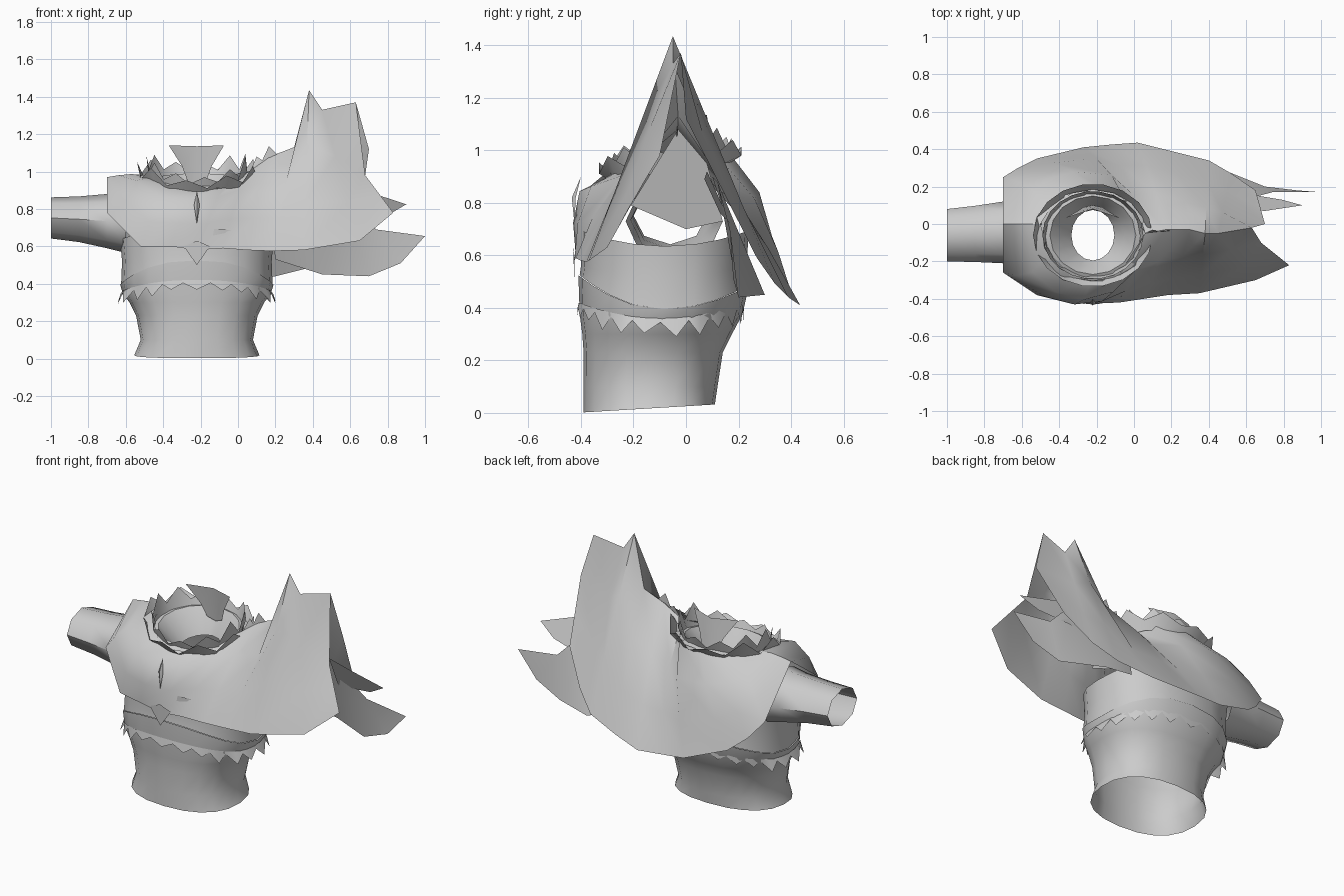
import bpy, math, random
from mathutils import Vector as V

random.seed(4)
cloth = bpy.data.materials.new("grey cloth")
cloth.diffuse_color = (0.6, 0.6, 0.6, 1)
CX, CY = -0.22, -0.06


def make(name, verts, faces, angle=50):
    me = bpy.data.meshes.new(name)
    me.from_pydata([tuple(v) for v in verts], [], faces)
    me.materials.append(cloth)
    ob = bpy.data.objects.new(name, me)
    bpy.context.collection.objects.link(ob)
    bpy.ops.object.select_all(action='DESELECT')
    ob.select_set(True)
    bpy.context.view_layer.objects.active = ob
    bpy.ops.object.shade_smooth_by_angle(angle=math.radians(angle))
    return ob


def loft(name, rows, closed=True, angle=50):
    """Skin equal-length rows of points."""
    n = len(rows[0])
    faces = []
    for r in range(len(rows) - 1):
        for i in range(n if closed else n - 1):
            j = (i + 1) % n
            faces.append((r * n + i, r * n + j, (r + 1) * n + j, (r + 1) * n + i))
    return make(name, [p for row in rows for p in row], faces, angle)


# Rounded cross-section of the body; z may vary around it
def oval(rx, yf, yb, z, n=20):
    row = []
    for i in range(n):
        a = 2 * math.pi * i / n
        c, s = math.cos(a), math.sin(a)
        c = math.copysign(abs(c) ** 0.85, c)
        s = math.copysign(abs(s) ** 0.85, s)
        zz = z(c, s) if callable(z) else z
        row.append(V((CX + rx * c, (yf + yb) / 2 + (yb - yf) / 2 * s, zz)))
    return row


# Lower tunic with a flared band, dipping at both sides
def band_edge(c, s):
    return 0.395 + (0.13 if s < 0 else 0.09) * s * s


loft("tunic", [
    oval(0.335, -0.39, 0.11, lambda c, s: 0.017 + 0.015 * s),
    oval(0.30, -0.39, 0.12, 0.10),
    oval(0.325, -0.39, 0.14, 0.23),
    oval(0.36, -0.395, 0.175, 0.30),
    oval(0.395, -0.405, 0.215, lambda c, s: 0.345 + 0.03 * s * s),
    oval(0.41, -0.41, 0.24, band_edge)])

# Upper body rising out of the band, open at the top
loft("upper_body", [
    oval(0.405, -0.405, 0.235, band_edge),
    oval(0.40, -0.40, 0.23, lambda c, s: 0.52 + 0.04 * s * s),
    oval(0.41, -0.40, 0.24, lambda c, s: 0.635 + 0.06 * s * s)])


# Ragged fringe below the band
def fringe(name, n):
    top = oval(0.398, -0.408, 0.22, lambda c, s: 0.36 + 0.06 * s * s, n)
    low = oval(0.405, -0.415, 0.22, lambda c, s: 0.30 + 0.06 * s * s, n)
    for i in range(n):
        if i % 2:
            low[i].z += random.uniform(-0.02, 0.015)
        else:
            low[i].z += 0.045
            low[i].x += (CX - low[i].x) * 0.04
    # long side tips
    for p in low:
        if abs(p.x - CX) > 0.37:
            p.x += math.copysign(0.02, p.x - CX)
    loft(name, [top, low])


fringe("waist_fringe", 44)


# Sleeve: open eight-sided tube
def sleeve_ring(x, y, z, ry, rz):
    return [V((x, y + ry * math.cos(k * math.pi / 4), z + rz * math.sin(k * math.pi / 4)))
            for k in range(8)]


loft("sleeve", [sleeve_ring(-1.0, -0.06, 0.752, 0.14, 0.11),
                sleeve_ring(-0.85, -0.053, 0.745, 0.15, 0.122),
                sleeve_ring(-0.70, -0.045, 0.735, 0.165, 0.145),
                sleeve_ring(-0.60, -0.045, 0.73, 0.185, 0.165)])


# Cape: front and back sheets hanging from one ridge
def sheet(name, top, low, bulge, first_mid):
    m1, m2 = [], []
    for i, (a, b) in enumerate(zip(top, low)):
        a, b = V(a), V(b)
        w = min(1, max(0, (0.30 - b.x) / 0.4))
        out = V((0, bulge * w, abs(bulge) * 0.7 * w))
        if abs(b.y) < 0.01:
            out = V((0, 0, 0.01))
        m1.append(a.lerp(b, 0.35) + out)
        m2.append(a.lerp(b, 0.7) + out * 0.7)
    m1[0] = V(first_mid)
    m2[0] = V(first_mid).lerp(V(low[0]), 0.5)
    loft(name, [[V(p) for p in top], m1, m2, [V(p) for p in low]], False, 60)


ridge = [(0.63, -0.02, 1.37), (0.45, -0.05, 1.33), (0.38, -0.05, 1.435),
         (0.30, -0.03, 1.13), (0.17, -0.03, 1.08), (0.06, -0.05, 1.0)]
front_top = ridge + [(-0.05, -0.22, 0.94), (-0.22, -0.29, 0.90), (-0.36, -0.25, 0.93),
                     (-0.46, -0.15, 0.97), (-0.50, 0.0, 0.98)]
front_low = [(0.83, -0.22, 0.78), (0.65, -0.30, 0.63), (0.35, -0.37, 0.58),
             (0.18, -0.38, 0.575), (0.05, -0.40, 0.58), (-0.08, -0.42, 0.59),
             (-0.22, -0.425, 0.58), (-0.36, -0.42, 0.60), (-0.52, -0.38, 0.60),
             (-0.70, -0.26, 0.78), (-0.70, 0.0, 0.97)]
sheet("front_cape", front_top, front_low, -0.07, (0.68, -0.10, 0.98))

back_top = ridge + [(-0.04, 0.12, 0.98), (-0.22, 0.18, 0.97), (-0.36, 0.15, 0.97),
                    (-0.45, 0.08, 0.97), (-0.50, 0.0, 0.98)]
back_low = [(0.65, 0.18, 0.77), (0.52, 0.27, 0.59), (0.40, 0.34, 0.49),
            (0.20, 0.39, 0.44), (0.02, 0.435, 0.41), (-0.12, 0.425, 0.42),
            (-0.27, 0.41, 0.43), (-0.52, 0.35, 0.52), (-0.62, 0.30, 0.60),
            (-0.70, 0.25, 0.70), (-0.70, 0.0, 0.97)]
sheet("back_cape", back_top, back_low, 0.04, (0.70, 0.0, 1.12))

# Lower layer beneath the back of the cape, with two tips
make("under_cape", [(0.15, 0.10, 0.90), (0.20, 0.22, 0.53), (0.45, 0.30, 0.45),
                    (0.70, 0.20, 0.44), (0.87, 0.18, 0.51), (1.0, 0.17, 0.655),
                    (0.74, 0.17, 0.69), (0.55, 0.12, 0.88)],
     [(0, 1, 2, 7), (7, 2, 3, 6), (6, 3, 4, 5)])
make("cape_tip", [(0.55, 0.08, 0.92), (0.70, 0.07, 0.89), (0.90, 0.10, 0.825),
                  (0.79, 0.13, 0.76), (0.55, 0.17, 0.72)], [(0, 1, 2, 3, 4)])

# Lining inside the open wing
make("inner_lining", [(0.20, -0.03, 1.08), (0.12, -0.21, 0.79), (0.10, 0.0, 0.70),
                      (0.12, 0.14, 0.73), (0.16, 0.08, 0.95)], [(0, 1, 2, 3, 4)])


# Neck opening: funnel of sloping rings
def neck(r, ry, z, dz=0.0, n=16):
    row = []
    for k in range(n):
        a = 2 * math.pi * k / n
        row.append(V((CX + r * math.cos(a), CY + ry * math.sin(a), z + dz * math.sin(a))))
    return row


loft("neck_opening", [neck(0.29, 0.245, 0.945, 0.035), neck(0.23, 0.21, 0.96, 0.03),
                      neck(0.17, 0.17, 0.90, 0.03), neck(0.115, 0.135, 0.83, 0.02)])

# Standing collar at the back of the neck
loft("standing_collar", [
    [(-0.27, 0.09, 0.95), (-0.22, 0.10, 0.93), (-0.17, 0.09, 0.95)],
    [(-0.30, 0.07, 1.03), (-0.22, 0.09, 1.03), (-0.14, 0.07, 1.03)],
    [(-0.37, 0.03, 1.14), (-0.22, 0.08, 1.135), (-0.075, 0.03, 1.14)]], False)


# Jagged fur collar: flared ring with uneven teeth, tallest at the sides
def fur_ring(name, r, ry, z, flare, height, n):
    low, high = neck(r, ry, z, 0.035, n), neck(r + flare, ry + flare, z, 0.035, n)
    for k, p in enumerate(high):
        side = abs(math.cos(2 * math.pi * k / n))
        tooth = height * (0.45 + 0.75 * side)
        p.z += tooth * (random.uniform(0.85, 1.1) if k % 2 else 0.4)
    loft(name, [low, high], True, 40)


fur_ring("neck_fur_inner", 0.25, 0.215, 0.94, 0.02, 0.12, 22)
fur_ring("neck_fur_outer", 0.28, 0.235, 0.92, 0.04, 0.11, 18)

# Tufts along the ridge beside the neck
make("ridge_fur", [(0.06, -0.05, 0.99), (0.10, -0.03, 1.08), (0.13, -0.04, 1.06),
                   (0.165, -0.04, 1.135), (0.23, -0.03, 1.07), (0.28, -0.03, 1.10)],
     [(0, 2, 1), (0, 4, 3, 2), (0, 5, 4)])

# Chest clasp slit and pointed drop under the hem
make("chest_clasp", [(CX, -0.40, 0.90), (CX - 0.015, -0.42, 0.82), (CX, -0.435, 0.82),
                     (CX + 0.015, -0.42, 0.82), (CX, -0.425, 0.72)],
     [(0, 1, 2), (0, 2, 3), (1, 4, 2), (2, 4, 3)])
make("hem_drop", [(CX - 0.07, -0.425, 0.60), (CX, -0.43, 0.63), (CX + 0.07, -0.425, 0.60),
                  (CX, -0.425, 0.50)], [(0, 3, 1), (1, 3, 2)])
